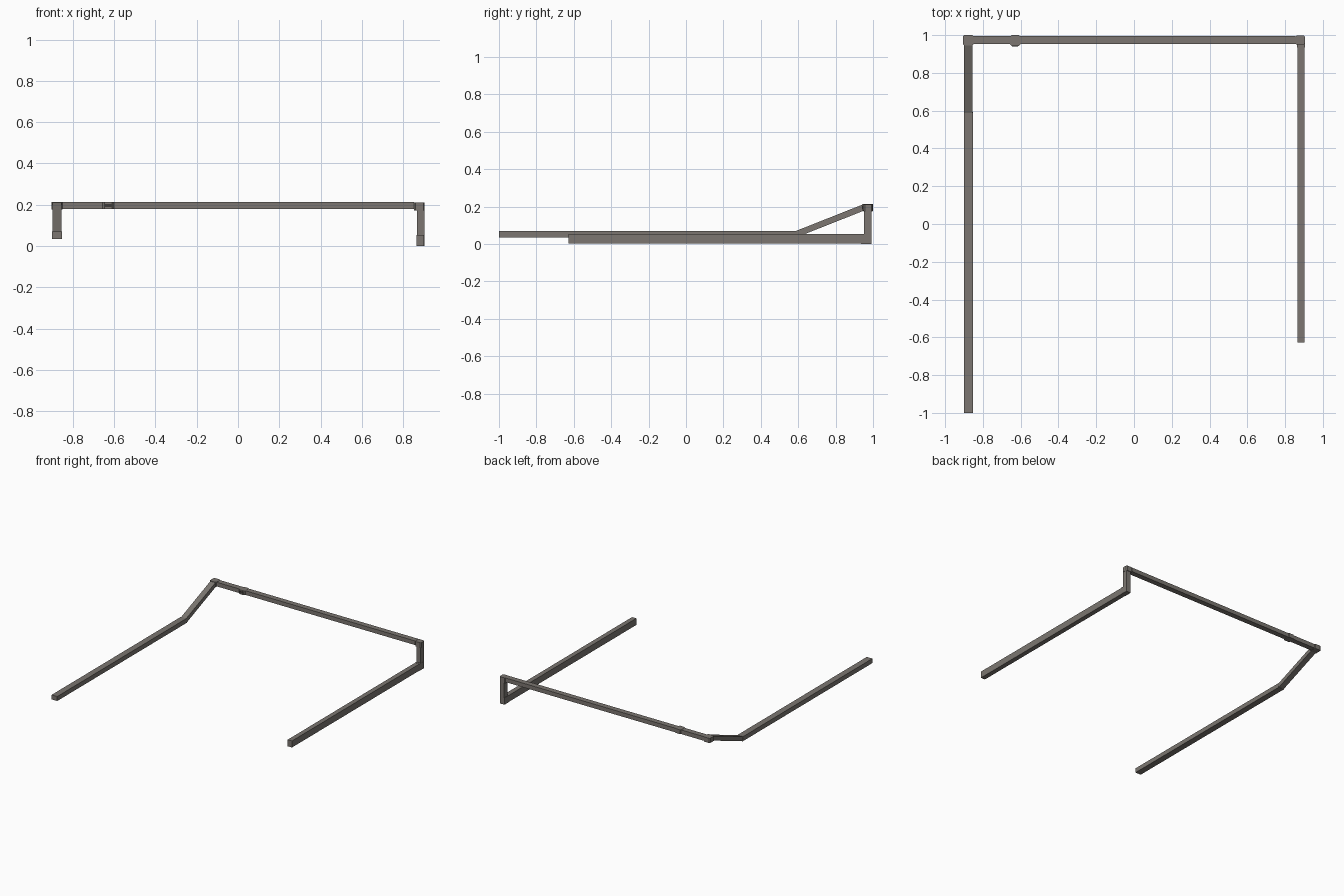
import bpy, bmesh, math
from mathutils import Vector, Matrix

if "Cube" in bpy.data.objects:
    bpy.data.objects.remove(bpy.data.objects["Cube"])


def material(name, rgb):
    m = bpy.data.materials.new(name)
    m.diffuse_color = (*rgb, 1)
    m.use_nodes = True
    m.node_tree.nodes["Principled BSDF"].inputs["Base Color"].default_value = m.diffuse_color
    return m


GREY = material("warm grey", (0.20, 0.183, 0.165))
DARK = material("dark opening", (0.05, 0.045, 0.04))


def finish(bm, name, mat):
    bmesh.ops.recalc_face_normals(bm, faces=bm.faces)
    me = bpy.data.meshes.new(name)
    bm.to_mesh(me)
    bm.free()
    me.materials.append(mat)
    ob = bpy.data.objects.new(name, me)
    bpy.context.collection.objects.link(ob)
    return ob


def block(name, x, y, z, mat=GREY, bevel=0.0):
    """Box given by its ranges, optionally with chamfered upright edges."""
    bm = bmesh.new()
    lo, hi = Vector((x[0], y[0], z[0])), Vector((x[1], y[1], z[1]))
    bmesh.ops.create_cube(bm, size=1, matrix=Matrix.Translation((lo + hi) / 2)
                          @ Matrix.Diagonal((*(hi - lo), 1)))
    if bevel:
        up = [e for e in bm.edges
              if abs(e.verts[0].co.z - e.verts[1].co.z) > 1e-4]
        bmesh.ops.bevel(bm, geom=up, offset=bevel, segments=1, affect='EDGES')
    return finish(bm, name, mat)


def run(name, start, end, count, profile, cut0=None, cut1=None):
    """Row of straight duct pieces; profile is the rectangle's two half-axes.
    cut0 and cut1 are normals of mitred end planes."""
    start, end = Vector(start), Vector(end)
    d = (end - start).normalized()
    u, v = Vector(profile[0]), Vector(profile[1])
    corners = [u + v, u - v, -u - v, -u + v]
    for i in range(count):
        bm = bmesh.new()
        rings = []
        for k in (i, i + 1):
            c = start.lerp(end, k / count)
            n = Vector(cut0) if k == 0 and cut0 else (
                Vector(cut1) if k == count and cut1 else d)
            rings.append([bm.verts.new(c + q - d * (q.dot(n) / d.dot(n)))
                          for q in corners])
        a, b = rings
        bm.faces.new(a)
        bm.faces.new(b)
        for j in range(4):
            bm.faces.new((a[j], a[(j + 1) % 4], b[(j + 1) % 4], b[j]))
        finish(bm, f"{name}_{i + 1}", GREY)


# Left duct: level run, then a mitred slope up to the back corner
bend = Vector((-0.877, 0.59, 0.0525))
top = Vector((-0.877, 0.955, 0.197))
slope = (top - bend).normalized()
mitre = (slope + Vector((0, 1, 0))).normalized()
lift = Vector((1, 0, 0)).cross(slope)
run("left_duct", (-0.877, -1, 0.0525), (-0.877, 0.562, 0.0525), 11,
    ((0.024, 0, 0), (0, 0, 0.0175)))
run("left_duct_end", (-0.877, 0.562, 0.0525), bend, 1,
    ((0.024, 0, 0), (0, 0, 0.0175)), cut1=mitre)
run("sloped_duct", bend, top, 4,
    ((0.022, 0, 0), lift * 0.0165), cut0=mitre)
block("left_corner", (-0.905, -0.85), (0.944, 1.0), (0.177, 0.214), bevel=0.006)

# Back duct
run("back_duct", (-0.85, 0.974, 0.196), (0.854, 0.974, 0.196), 12,
    ((0, 0.021, 0), (0, 0, 0.016)))

# Outlet collar on the back duct, with a dark opening in front
block("outlet_collar", (-0.656, -0.602), (0.943, 1.0), (0.179, 0.213), bevel=0.008)
block("outlet_opening", (-0.645, -0.613), (0.940, 0.944), (0.188, 0.204), DARK)

# Right corner and the post going down to the floor duct
block("right_corner", (0.854, 0.905), (0.95, 0.997), (0.172, 0.211), bevel=0.006)
block("right_post", (0.867, 0.903), (0.952, 0.992), (0.052, 0.172))
block("floor_elbow", (0.864, 0.904), (0.935, 0.992), (0.0, 0.053))

# Right floor duct
run("floor_duct", (0.884, -0.627, 0.0265), (0.884, 0.935, 0.0265), 11,
    ((0.0185, 0, 0), (0, 0, 0.0255)))
